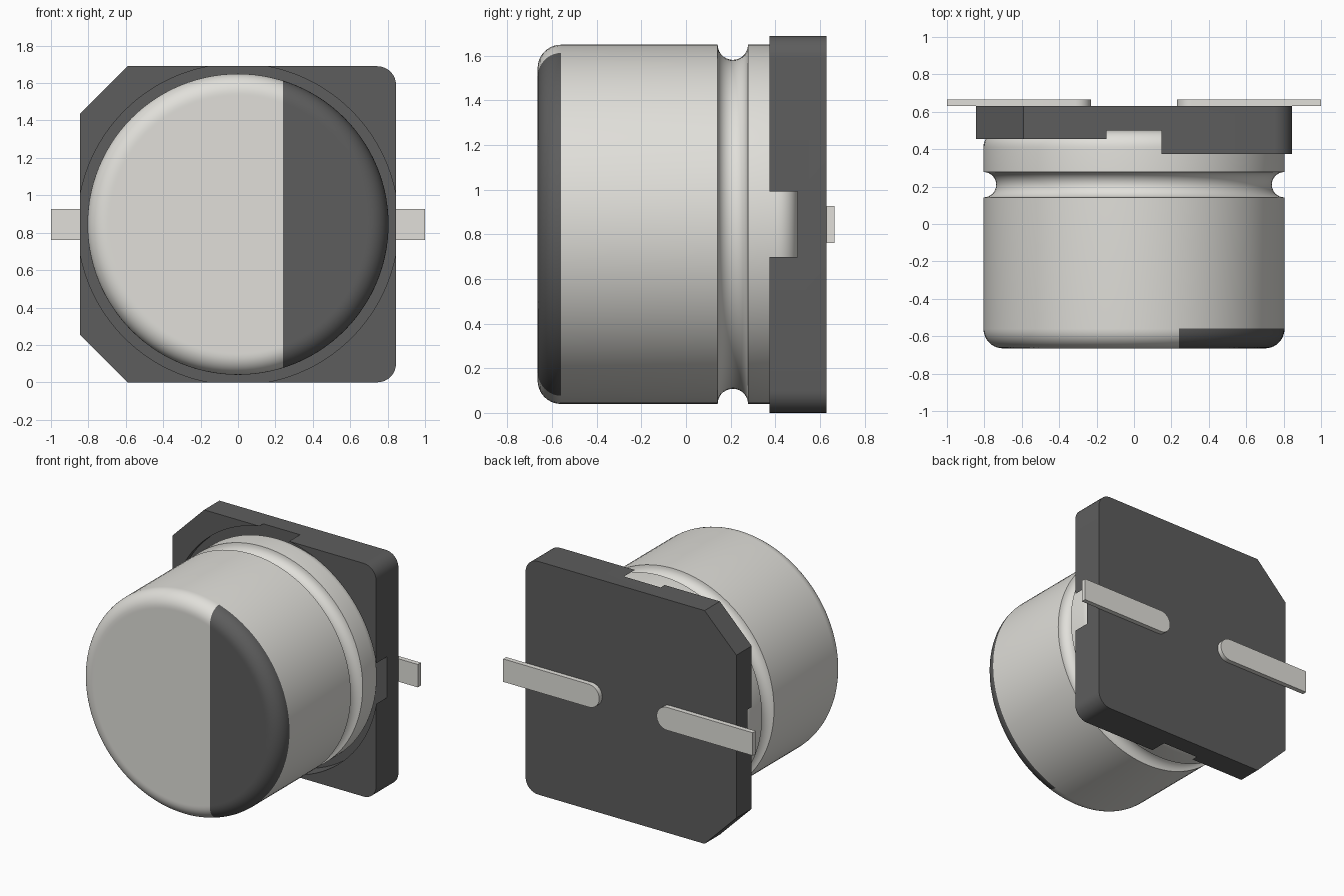
import bpy, bmesh
from math import sin, cos, pi
from mathutils import Matrix, Vector

if "Cube" in bpy.data.objects:
    bpy.data.objects.remove(bpy.data.objects["Cube"])

CZ = 0.845  # height of the can axis

dark = bpy.data.materials.new("dark_plastic")
dark.diffuse_color = (0.11, 0.11, 0.11, 1)
dark.use_nodes = True
dark.node_tree.nodes["Principled BSDF"].inputs["Base Color"].default_value = dark.diffuse_color
metal = bpy.data.materials.new("bare_metal")
metal.diffuse_color = (0.75, 0.74, 0.70, 1)
metal.use_nodes = True
metal.node_tree.nodes["Principled BSDF"].inputs["Base Color"].default_value = metal.diffuse_color


def finish(name, bm, *mats):
    bmesh.ops.recalc_face_normals(bm, faces=bm.faces)
    mesh = bpy.data.meshes.new(name)
    bm.to_mesh(mesh)
    bm.free()
    for m in mats:
        mesh.materials.append(m)
    ob = bpy.data.objects.new(name, mesh)
    ob.location.z = CZ
    bpy.context.collection.objects.link(ob)
    return ob


def select(ob):
    bpy.ops.object.select_all(action='DESELECT')
    ob.select_set(True)
    bpy.context.view_layer.objects.active = ob


def smooth(ob):
    select(ob)
    bpy.ops.object.shade_smooth_by_angle(angle=0.5)


def arc(cx, cy, r, a0, a1, n):
    return [(cx + r * cos(a0 + (a1 - a0) * i / n),
             cy + r * sin(a0 + (a1 - a0) * i / n)) for i in range(n + 1)]


def prism(name, outline, y0, y1, *mats):
    """Extrude an x/z outline along y."""
    bm = bmesh.new()
    face = bm.faces.new([bm.verts.new((x, y0, z)) for x, z in outline])
    ext = bmesh.ops.extrude_face_region(bm, geom=[face])
    verts = [g for g in ext["geom"] if isinstance(g, bmesh.types.BMVert)]
    bmesh.ops.translate(bm, vec=(0, y1 - y0, 0), verts=verts)
    return finish(name, bm, *mats)


# can: turned profile (radius, y) with rounded ends and crimp groove
R = 0.805
profile = [(0, -0.665), (0.69, -0.665)]
profile += arc(R - 0.105, -0.56, 0.105, -pi / 2, 0, 10)
profile += arc(R, 0.21, 0.068, -pi / 2, -3 * pi / 2, 14)
profile += arc(R - 0.09, 0.41, 0.09, 0, pi / 2, 8)
profile += [(0, 0.50)]
bm = bmesh.new()
vs = [bm.verts.new((r, y, 0)) for r, y in profile]
es = [bm.edges.new(p) for p in zip(vs, vs[1:])]
bmesh.ops.spin(bm, geom=vs + es, cent=(0, 0, 0), axis=(0, 1, 0),
               angle=2 * pi, steps=112)
bmesh.ops.remove_doubles(bm, verts=bm.verts, dist=1e-4)

# polarity mark: dark segment on the rounded front cap
cap = [f for f in bm.faces if f.calc_center_median().y < -0.561]
geom = cap + list({e for f in cap for e in f.edges}) + list({v for f in cap for v in f.verts})
bmesh.ops.bisect_plane(bm, geom=geom, plane_co=(0.24, 0, 0), plane_no=(1, 0, 0), dist=1e-5)
for f in bm.faces:
    c = f.calc_center_median()
    f.material_index = int(c.y < -0.561 and c.x > 0.24)
can = finish("can", bm, metal, dark)
smooth(can)

# base: square with two chamfered and two rounded corners
H, C, F = 0.845, 0.255, 0.10
outline = [(-H, H - C), (-H, C - H), (C - H, -H)]
outline += arc(H - F, F - H, F, -pi / 2, 0, 8)
outline += arc(H - F, H - F, F, 0, pi / 2, 8)
outline += [(C - H, H)]
base = prism("base", outline, 0.375, 0.63, dark)

# cutters: round pocket that breaks through the sides, and the lower left half
pocket = prism("pocket_cutter", arc(0, 0, 0.858, 0, 2 * pi, 128)[:-1], 0.2, 0.50)
step = prism("step_cutter", [(-1, -1), (0, -1), (0, 1), (-1, 1)], 0.1, 0.455)
for cutter in (pocket, step):
    cutter.hide_render = True
    select(base)
    mod = base.modifiers.new("cut", 'BOOLEAN')
    mod.operation = 'DIFFERENCE'
    mod.solver = 'EXACT'
    mod.object = cutter
    bpy.ops.object.modifier_apply(modifier=mod.name)
    bpy.data.objects.remove(cutter)
smooth(base)

# terminals: flat strips with a rounded inner end
W = 0.083
for side, label in ((1, "right"), (-1, "left")):
    strip = [(1, -W), (1, W)] + arc(0.23 + W, 0, W, pi / 2, 3 * pi / 2, 16)
    smooth(prism(label + "_terminal", [(side * x, z) for x, z in strip], 0.63, 0.665, metal))
